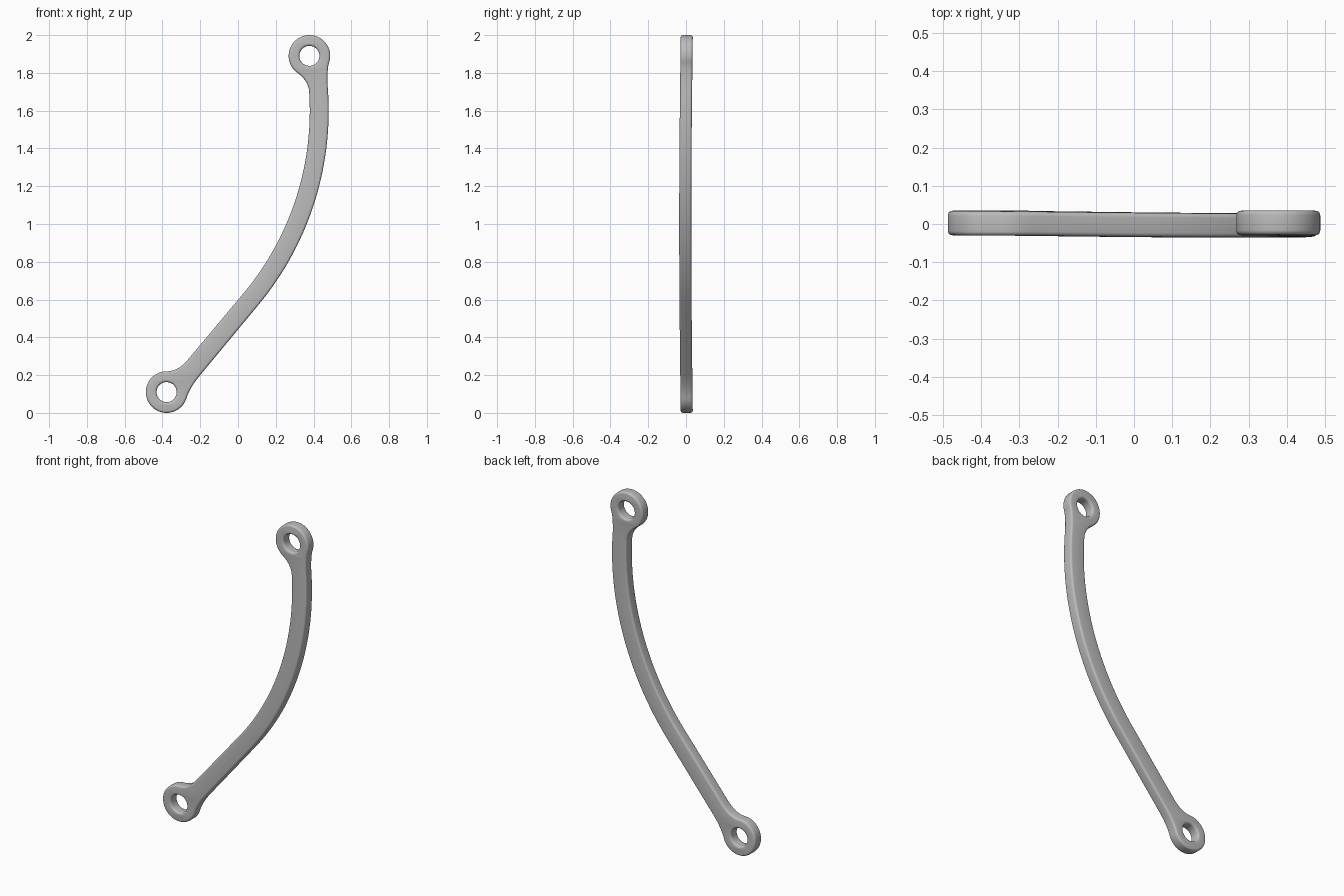
import bpy
from math import sin, cos, pi, radians, atan
from mathutils import Vector

if "Cube" in bpy.data.objects:
    bpy.data.objects.remove(bpy.data.objects["Cube"])

EYE_R, HOLE_R = 0.11, 0.053
HALF_WIDTH, HALF_DEPTH, ROUND = 0.05, 0.032, 0.012
LOW_EYE, TOP_EYE = Vector((-0.378, 0.11)), Vector((0.378, 1.89))
BEND_R = 1.558
BEND_CENTRE = Vector((0.43 - BEND_R, 1.6))
BEND_START = -atan(1 / 1.2)          # where the straight part meets the bend


def arc(centre, radius, start, end, steps):
    """Points on an arc, both ends included."""
    angles = [start + (end - start) * i / steps for i in range(steps + 1)]
    return [centre + radius * Vector((cos(a), sin(a))) for a in angles]


def fillet(a, corner, b, steps=8):
    """Inner points of a smooth blend from a to b."""
    a, corner, b = Vector(a), Vector(corner), Vector(b)
    ts = [i / steps for i in range(1, steps)]
    return [a * (1 - t) ** 2 + corner * 2 * t * (1 - t) + b * t * t for t in ts]


def straight(a, b, steps=10):
    return [a.lerp(b, i / steps) for i in range(steps)]


# Both edges of the arm: a straight run, then a long bend
outer_bend = arc(BEND_CENTRE, BEND_R + HALF_WIDTH, BEND_START, radians(5), 40)
inner_bend = arc(BEND_CENTRE, BEND_R - HALF_WIDTH, BEND_START, radians(3.4), 40)
outer = straight(Vector((-0.2, 0.2)), outer_bend[0]) + outer_bend
inner = straight(Vector((-0.26, 0.288)), inner_bend[0]) + inner_bend
inner.reverse()

# Rounded ends, open towards the arm
top_arc = arc(TOP_EYE, EYE_R, radians(-20), radians(235), 48)
low_arc = arc(LOW_EYE, EYE_R, radians(88), radians(340), 48)

outline = (outer + fillet(outer[-1], (0.472, 1.82), top_arc[0]) + top_arc
           + fillet(top_arc[-1], (0.378, 1.755), inner[0]) + inner
           + fillet(inner[-1], (-0.312, 0.222), low_arc[0]) + low_arc
           + fillet(low_arc[-1], (-0.257, 0.132), outer[0]))
holes = [arc(c, HOLE_R, 0, 2 * pi, 48)[:-1] for c in (LOW_EYE, TOP_EYE)]

# Filled profile with holes, given depth and rounded rims
curve = bpy.data.curves.new("link_arm", "CURVE")
curve.dimensions = "2D"
curve.fill_mode = "BOTH"
curve.extrude = HALF_DEPTH - ROUND
curve.bevel_depth = ROUND
curve.bevel_resolution = 3
curve.offset = -ROUND
for loop in [outline] + holes:
    spline = curve.splines.new("POLY")
    spline.points.add(len(loop) - 1)
    for point, p in zip(spline.points, loop):
        point.co = (p.x, p.y, 0, 1)
    spline.use_cyclic_u = True

link = bpy.data.objects.new("link_arm", curve)
bpy.context.collection.objects.link(link)
bpy.context.view_layer.objects.active = link
link.select_set(True)
link.rotation_euler.x = pi / 2
bpy.ops.object.convert(target="MESH")
bpy.ops.object.transform_apply(location=False, rotation=True, scale=False)
link = bpy.context.object

# Slight forward bow along the length
for v in link.data.vertices:
    v.co.y += 0.004 - 0.008 * sin(pi * v.co.z / 2)

grey = bpy.data.materials.new("plain_grey")
grey.use_nodes = True
colour = (0.5, 0.5, 0.5, 1)
grey.diffuse_color = colour
grey.node_tree.nodes["Principled BSDF"].inputs["Base Color"].default_value = colour
link.data.materials.clear()
link.data.materials.append(grey)

# Join the caps to the rims and shade smoothly
bpy.ops.object.mode_set(mode="EDIT")
bpy.ops.mesh.select_all(action="SELECT")
bpy.ops.mesh.remove_doubles(threshold=0.0001)
bpy.ops.mesh.normals_make_consistent(inside=False)
bpy.ops.object.mode_set(mode="OBJECT")
bpy.ops.object.shade_smooth_by_angle(angle=radians(35))
